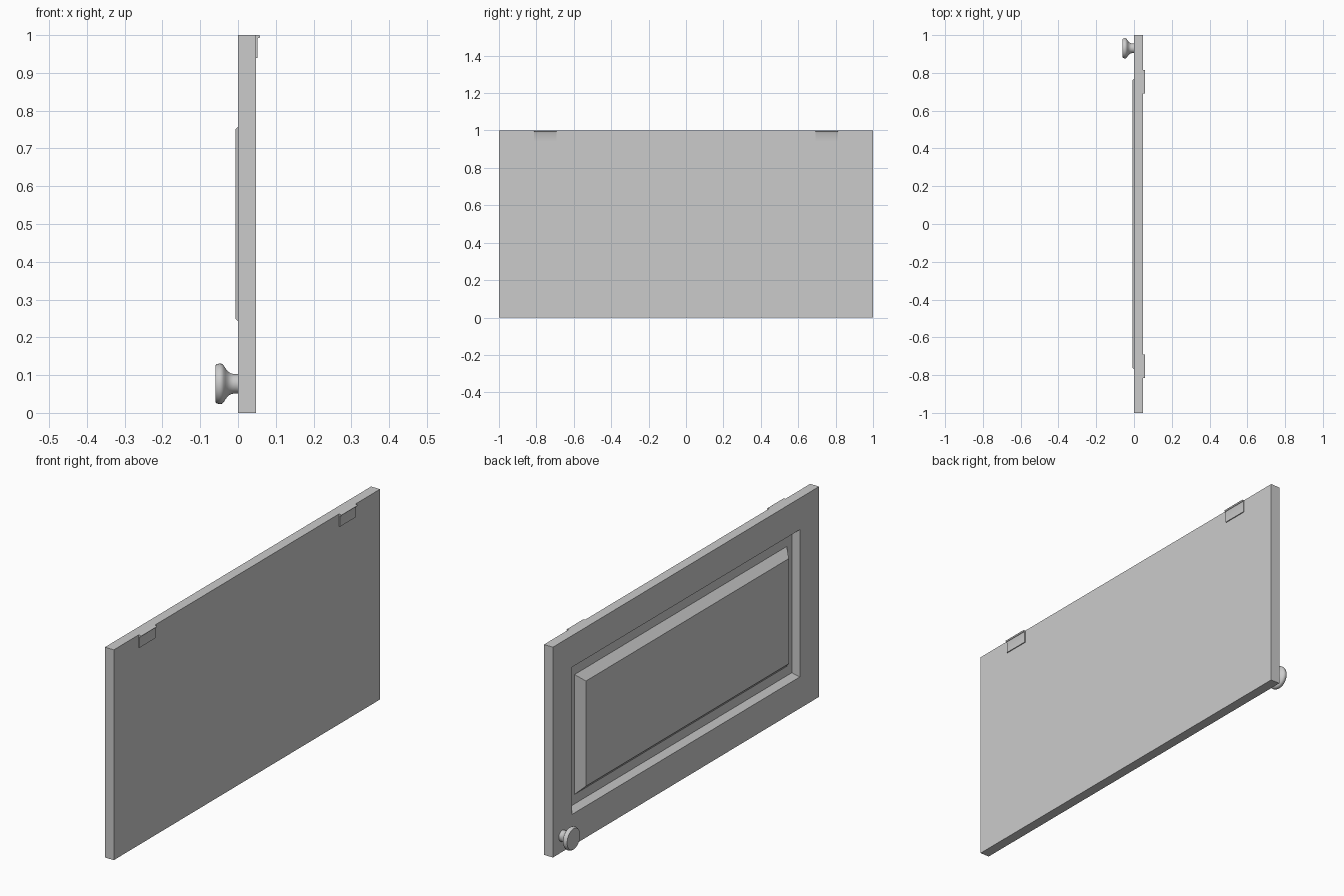
import bpy, bmesh, math
from mathutils import Vector

cube = bpy.data.objects.get("Cube")
if cube:
    bpy.data.objects.remove(cube, do_unlink=True)

GREY = (0.6, 0.6, 0.6, 1)
grey = bpy.data.materials.new("plain grey")
grey.use_nodes = True
grey.diffuse_color = GREY
grey.node_tree.nodes["Principled BSDF"].inputs["Base Color"].default_value = GREY


def loft(name, rings, smooth=False):
    """Skin a stack of closed point rings and cap both ends."""
    bm = bmesh.new()
    loops = [[bm.verts.new(p) for p in ring] for ring in rings]
    n = len(loops[0])
    for a, b in zip(loops, loops[1:]):
        for i in range(n):
            j = (i + 1) % n
            bm.faces.new((a[i], a[j], b[j], b[i]))
    bm.faces.new(loops[0])
    bm.faces.new(loops[-1])
    bmesh.ops.recalc_face_normals(bm, faces=bm.faces)
    mesh = bpy.data.meshes.new(name)
    bm.to_mesh(mesh)
    bm.free()
    mesh.materials.append(grey)
    obj = bpy.data.objects.new(name, mesh)
    bpy.context.collection.objects.link(obj)
    if smooth:
        bpy.ops.object.select_all(action="DESELECT")
        obj.select_set(True)
        bpy.context.view_layer.objects.active = obj
        bpy.ops.object.shade_smooth_by_angle(angle=math.radians(35))
    return obj


def rectangle(x, half_y, half_z):
    return [Vector((x, sy * half_y, 0.5 + sz * half_z))
            for sy, sz in ((-1, -1), (1, -1), (1, 1), (-1, 1))]


# Door: slab, sloped frame rim, sunken channel and raised centre panel
THICK = 0.047
door_steps = [(THICK, 1, 0.5), (0, 1, 0.5), (0, 0.855, 0.35),
              (0.028, 0.835, 0.33), (0.028, 0.797, 0.285), (-0.007, 0.762, 0.25)]
loft("door_panel", [rectangle(*step) for step in door_steps])

# Knob: profile turned about the x axis
knob_profile = [(0.001, 0.026), (-0.012, 0.026), (-0.02, 0.028), (-0.027, 0.033),
                (-0.033, 0.041), (-0.038, 0.049), (-0.043, 0.053), (-0.049, 0.054),
                (-0.056, 0.052), (-0.06, 0.049)]
SIDES = 32
angles = [math.tau * i / SIDES for i in range(SIDES)]
loft("knob", [[Vector((x, 0.93 + r * math.cos(a), 0.077 + r * math.sin(a)))
               for a in angles] for x, r in knob_profile], smooth=True)

# Hinges: thin leaf with a curled lip along its top edge
leaf = [(THICK, 0.94), (0.0515, 0.94), (0.0515, 0.989)]
curl = [(0.0545 + 0.004 * math.cos(a), 0.996 + 0.004 * math.sin(a))
        for a in (math.radians(d) for d in range(-110, 91, 25))]
hinge_profile = leaf + curl + [(THICK, 1.0)]
for side, centre in (("left", 0.753), ("right", -0.753)):
    loft("hinge_" + side, [[Vector((x, centre + s * 0.061, z)) for x, z in hinge_profile]
                           for s in (-1, 1)], smooth=True)
